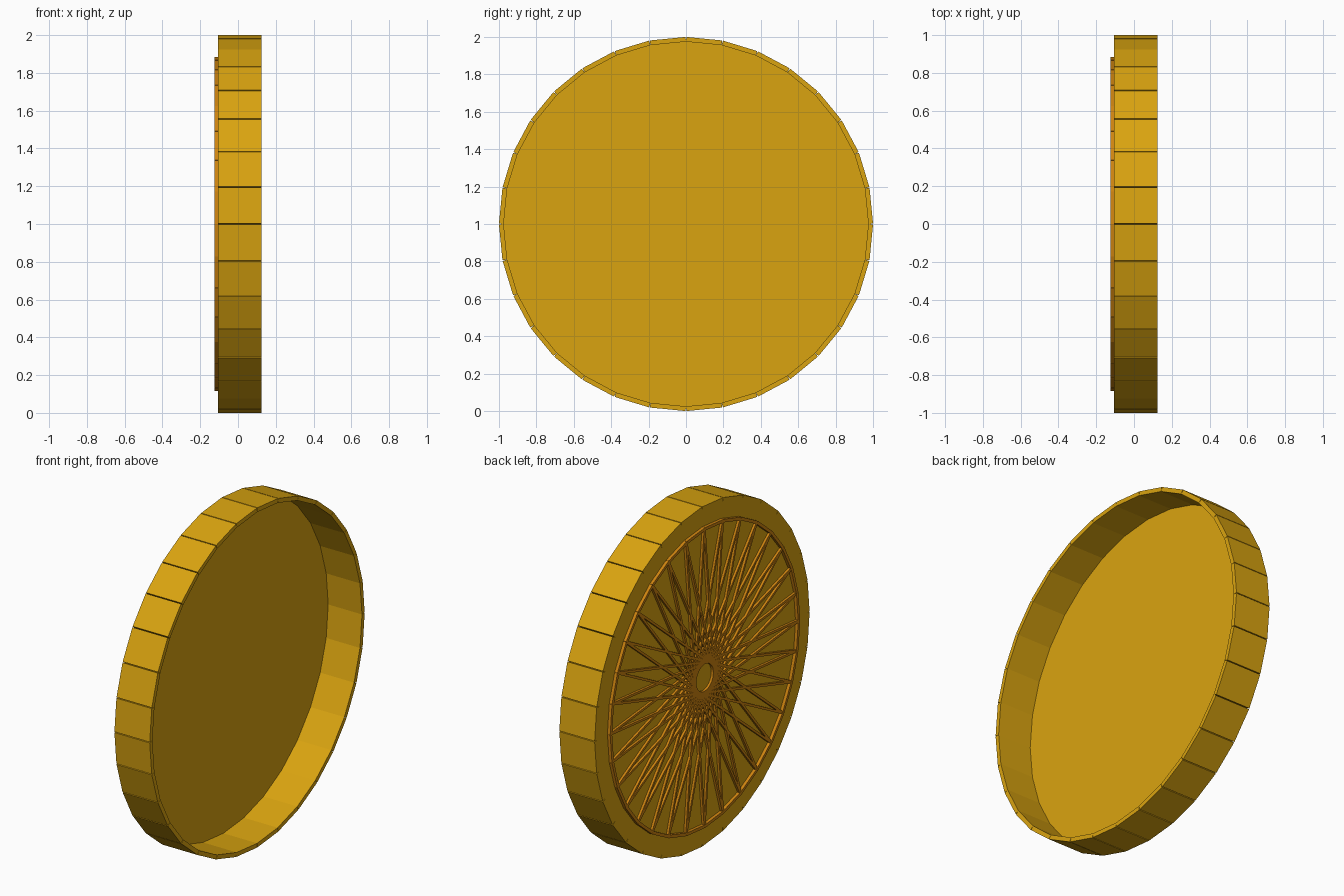
import bpy, bmesh, math
from mathutils import Vector

if "Cube" in bpy.data.objects:
    bpy.data.objects.remove(bpy.data.objects["Cube"])

N = 32
BACK, FRONT = -0.105, 0.125


def material(name, color):
    m = bpy.data.materials.new(name)
    m.diffuse_color = color
    m.use_nodes = True
    m.node_tree.nodes["Principled BSDF"].inputs["Base Color"].default_value = m.diffuse_color
    return m


gold = material("gold", (0.70, 0.37, 0.005, 1))
amber = material("amber", (0.62, 0.23, 0.005, 1))


def at(radius, angle, x):
    return Vector((x, radius * math.cos(angle), 1 + radius * math.sin(angle)))


def finish(name, bm, mat):
    bmesh.ops.recalc_face_normals(bm, faces=bm.faces)
    me = bpy.data.meshes.new(name)
    bm.to_mesh(me)
    bm.free()
    me.materials.append(mat)
    ob = bpy.data.objects.new(name, me)
    bpy.context.collection.objects.link(ob)
    return ob


def prism(bm, bottom, top):
    a = [bm.verts.new(p) for p in bottom]
    b = [bm.verts.new(p) for p in top]
    bm.faces.new(a)
    bm.faces.new(b)
    n = len(a)
    for i in range(n):
        j = (i + 1) % n
        bm.faces.new((a[i], a[j], b[j], b[i]))


def bar(bm, p, q, half):
    # square bar lying in the plane of the disc
    d = (q - p).normalized()
    u = Vector((1, 0, 0))
    v = d.cross(u)
    ring = [u * half + v * half, v * half - u * half,
            -u * half - v * half, u * half - v * half]
    prism(bm, [p + r for r in ring], [q + r for r in ring])


step = 2 * math.pi / N

# rim: flat panels with a hairline groove between them
bm = bmesh.new()
for i in range(N):
    a0, a1 = i * step, (i + 1) * step
    g = 0.0025
    section = [(1.0, a0 + g), (1.0, a1 - g), (0.975, a1), (0.975, a0)]
    prism(bm, [at(r, a, BACK) for r, a in section],
          [at(r, a, FRONT) for r, a in section])
finish("rim_panels", bm, gold)

# closed back of the pan
bm = bmesh.new()
prism(bm, [at(0.977, i * step, BACK) for i in range(N)],
      [at(0.977, i * step, BACK + 0.01) for i in range(N)])
finish("back_disc", bm, gold)

# hoop and crossing spokes on the back
R, H, X = 0.875, 0.009, -0.116
bm = bmesh.new()
for i in range(N):
    bar(bm, at(R, i * step, X), at(R, (i + 1) * step, X), H)
finish("back_hoop", bm, amber)

bm = bmesh.new()
for i in range(N):
    bar(bm, at(R, i * step, X), at(R, (i + 15) * step, X), 0.007)
finish("crossing_spokes", bm, amber)
